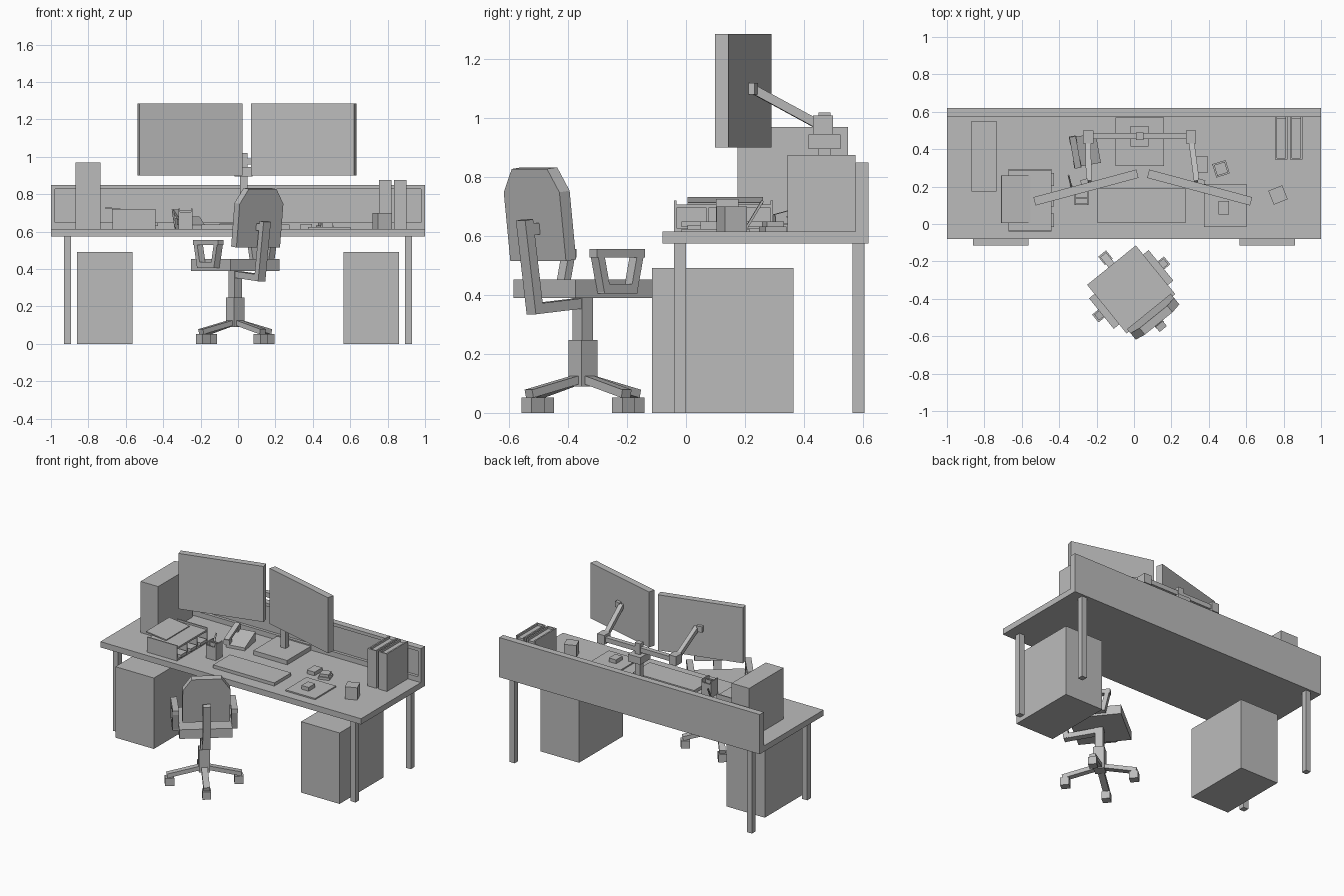
import bpy, bmesh, math
from mathutils import Matrix, Vector

if "Cube" in bpy.data.objects:
    bpy.data.objects.remove(bpy.data.objects["Cube"])

grey = bpy.data.materials.new("plain grey")
grey.use_nodes = True
grey.diffuse_color = (0.5, 0.5, 0.5, 1)
grey.node_tree.nodes["Principled BSDF"].inputs["Base Color"].default_value = (0.5, 0.5, 0.5, 1)

WORLD = Matrix.Identity(4)


def finish(name, bm, matrix=WORLD):
    bmesh.ops.transform(bm, matrix=matrix, verts=bm.verts)
    bmesh.ops.recalc_face_normals(bm, faces=bm.faces)
    mesh = bpy.data.meshes.new(name)
    bm.to_mesh(mesh)
    bm.free()
    mesh.materials.append(grey)
    obj = bpy.data.objects.new(name, mesh)
    bpy.context.collection.objects.link(obj)
    return obj


def place(x, y, z, yaw=0):
    return Matrix.Translation((x, y, z)) @ Matrix.Rotation(math.radians(yaw), 4, 'Z')


def box(name, x, y, z, frame=WORLD):
    """Box from (min, max) ranges, in a local frame."""
    bm = bmesh.new()
    bmesh.ops.create_cube(bm, size=1)
    for v in bm.verts:
        v.co = Vector([r[0] + (c + 0.5) * (r[1] - r[0]) for r, c in zip((x, y, z), v.co)])
    return finish(name, bm, frame)


def block(name, sx, sy, z, frame):
    return box(name, (-sx / 2, sx / 2), (-sy / 2, sy / 2), z, frame)


def beam(name, a, b, width, height, frame=WORLD):
    """Bar of rectangular section between two points."""
    a, b = Vector(a), Vector(b)
    d = b - a
    bm = bmesh.new()
    bmesh.ops.create_cube(bm, size=1)
    bmesh.ops.scale(bm, vec=(width, d.length, height), verts=bm.verts)
    side = d.cross(Vector((0, 0, 1)))
    side = side.normalized() if side.length > 1e-5 else Vector((1, 0, 0))
    fwd = d.normalized()
    rot = Matrix((side, fwd, side.cross(fwd))).transposed().to_4x4()
    return finish(name, bm, frame @ Matrix.Translation((a + b) / 2) @ rot)


def prism(name, outline, depth, frame):
    """Outline in local x/z, extruded along local y, centred."""
    bm = bmesh.new()
    face = bm.faces.new([bm.verts.new((x, -depth / 2, z)) for x, z in outline])
    ext = bmesh.ops.extrude_face_region(bm, geom=[face])
    moved = [g for g in ext["geom"] if isinstance(g, bmesh.types.BMVert)]
    bmesh.ops.translate(bm, vec=(0, depth, 0), verts=moved)
    return finish(name, bm, frame)


TOP = 0.615

# Desk: top, screen panel with recessed front, legs, cabinets
box("desk_top", (-1, 1), (-0.08, 0.62), (0.575, TOP))
box("back_panel", (-1, 1), (0.595, 0.62), (TOP, 0.85))
box("panel_top_rail", (-1, 1), (0.575, 0.595), (0.828, 0.85))
box("panel_bottom_rail", (-1, 1), (0.575, 0.595), (TOP, 0.65))
for s, side in ((-1, "right"), (1, "left")):
    def span(a, b):
        return tuple(sorted((s * a, s * b)))
    box(side + "_panel_stile", span(0.978, 1), (0.575, 0.595), (0.65, 0.828))
    box(side + "_front_leg", span(0.892, 0.93), (-0.04, 0), (0, 0.575))
    box(side + "_back_leg", span(0.892, 0.93), (0.565, 0.605), (0, 0.575))
    box(side + "_cabinet", span(0.565, 0.86), (-0.115, 0.365), (0, 0.492))

# Computer tower
box("computer_tower", (-0.87, -0.735), (0.175, 0.55), (TOP, 0.97))

# Binders with recessed pages
for i, x in enumerate((0.787, 0.868)):
    f = place(x, 0.46, TOP)
    for s in (-1, 1):
        box(f"binder_cover_{i}_{s}", (s * 0.028 - 0.005, s * 0.028 + 0.005), (-0.115, 0.115), (0, 0.26), f)
    box(f"binder_spine_{i}", (-0.024, 0.024), (-0.115, -0.107), (0, 0.26), f)
    box(f"binder_pages_{i}", (-0.024, 0.024), (-0.107, 0.108), (0.005, 0.245), f)

# Monitor stand and arms
mid = place(0.03, 0.47, 0)
block("stand_base", 0.26, 0.26, (TOP, 0.645), place(0.03, 0.44, 0))
block("stand_pole", 0.04, 0.04, (0.64, 1.02), mid)
block("stand_clamp", 0.095, 0.11, (0.895, 0.945), mid)
box("cross_bar", (-0.25, 0.31), (0.455, 0.487), (0.96, 0.992))
for s, side in ((-1, "right"), (1, "left")):
    jx, mx = 0.03 + s * 0.275, 0.047 + s * 0.304
    block(side + "_arm_joint", 0.055, 0.068, (0.945, 1.01), place(jx, 0.465, 0))
    beam(side + "_monitor_arm", (jx, 0.455, 0.975), (mx - s * 0.015, 0.225, 1.10), 0.03, 0.03)
    m = place(mx, 0.195, 0, -15 * s)
    block(side + "_monitor", 0.57, 0.046, (0.9, 1.285), m)
    box(side + "_monitor_mount", (-0.02, 0.02), (0.02, 0.045), (1.08, 1.12), m)

# Keyboard, mouse mat, mouse, small desk items
box("keyboard", (-0.195, 0.275), (0.005, 0.19), (TOP, 0.637))
box("mouse_mat", (0.375, 0.602), (-0.015, 0.215), (TOP, 0.624))
box("mouse", (0.452, 0.507), (0.05, 0.122), (0.62, 0.65))
block("note_cube", 0.08, 0.08, (TOP, 0.70), place(0.77, 0.155, 0, 22))
box("note_pad", (0.335, 0.395), (0.275, 0.36), (TOP, 0.64))
block("card_stack", 0.075, 0.075, (TOP, 0.632), place(0.465, 0.295, 0, 17))
block("card_stack_top", 0.06, 0.06, (0.632, 0.65), place(0.465, 0.295, 0, 17))

# Pen pot: open box with a divider
pot = place(-0.28, 0.14, TOP)
box("pen_pot_floor", (-0.038, 0.038), (-0.038, 0.038), (0, 0.01), pot)
for s in (-1, 1):
    box(f"pen_pot_side_{s}", (s * 0.034 - 0.004, s * 0.034 + 0.004), (-0.038, 0.038), (0, 0.11), pot)
    box(f"pen_pot_end_{s}", (-0.032, 0.032), (s * 0.034 - 0.004, s * 0.034 + 0.004), (0, 0.09), pot)
box("pen_pot_divider", (-0.032, 0.032), (-0.003, 0.003), (0, 0.10), pot)
beam("pen", (-0.335, 0.2, 0.62), (-0.35, 0.26, 0.72), 0.008, 0.008)

# Telephone: wedge body with handset
phone = place(-0.255, 0.395, TOP, 10)
prism("telephone_body", ((-0.08, 0), (0.08, 0), (0.08, 0.065), (-0.08, 0.02)), 0.13,
      phone @ Matrix.Rotation(math.radians(90), 4, 'Z'))
beam("telephone_handset", (-0.06, -0.085, 0.05), (-0.06, 0.085, 0.095), 0.035, 0.018, phone)
for y, z in ((-0.065, 0.04), (0.065, 0.075)):
    box("handset_end", (-0.08, -0.04), (y - 0.02, y + 0.02), (z - 0.02, z + 0.01), phone)

# Letter tray: shelves, walls, open slots at one side, loose papers
TX, TY = (-0.67, -0.44), (-0.04, 0.295)
for i, z in enumerate((TOP, 0.695)):
    box(f"tray_shelf_{i}", TX, TY, (z, z + 0.012))
box("tray_back", (-0.67, -0.66), TY, (TOP, 0.70))
for i in range(4):
    y = -0.036 + i * 0.109
    box(f"tray_divider_{i}", TX, (y - 0.004, y + 0.004), (TOP, 0.72 if i in (0, 3) else 0.70))
for i in range(3):
    y = 0.02 + i * 0.109
    box(f"tray_file_{i}", (-0.64, -0.428), (y - 0.035, y + 0.035), (0.63, 0.65))
beam("loose_papers", (-0.71, 0.133, 0.728), (-0.555, 0.133, 0.71), 0.255, 0.008)

# Office chair, turned on the spot
chair = place(-0.015, -0.35, 0, 39)
block("seat", 0.335, 0.335, (0.39, 0.453), chair)
block("chair_column", 0.05, 0.05, (0.24, 0.39), chair)
block("chair_column_sleeve", 0.07, 0.07, (0.09, 0.247), chair)
for i in range(4):
    f = chair @ Matrix.Rotation(math.radians(90 * i), 4, 'Z')
    beam(f"base_leg_{i}", (0, 0.02, 0.115), (0, 0.235, 0.065), 0.04, 0.028, f)
    box(f"caster_{i}", (-0.027, 0.027), (0.19, 0.247), (0, 0.053), f)

# Backrest with clipped top corners, leaning back
lean = chair @ Matrix.Translation((0, -0.173, 0.518)) @ Matrix.Rotation(math.radians(7), 4, 'X')
prism("backrest", ((-0.15, 0), (0.15, 0), (0.15, 0.235), (0.095, 0.315), (-0.095, 0.315), (-0.15, 0.235)),
      0.045, lean)
beam("back_support_bar", (0, 0.02, 0.375), (0, -0.225, 0.352), 0.045, 0.035, chair)
beam("back_support_post", (0, -0.208, 0.337), (0, -0.255, 0.655), 0.05, 0.035, chair)
box("back_support_bracket", (-0.025, 0.025), (-0.25, -0.19), (0.605, 0.645), chair)

# Armrests: open tapered frames
for s, side in ((-1, "right"), (1, "left")):
    x = s * 0.185
    w = (x - 0.02, x + 0.02)
    box(side + "_arm_pad", w, (-0.105, 0.105), (0.528, 0.556), chair)
    box(side + "_arm_foot", w, (-0.072, 0.072), (0.405, 0.437), chair)
    for e in (-1, 1):
        beam(f"{side}_arm_upright_{e}", (x, e * 0.058, 0.412), (x, e * 0.088, 0.545), 0.04, 0.028, chair)
